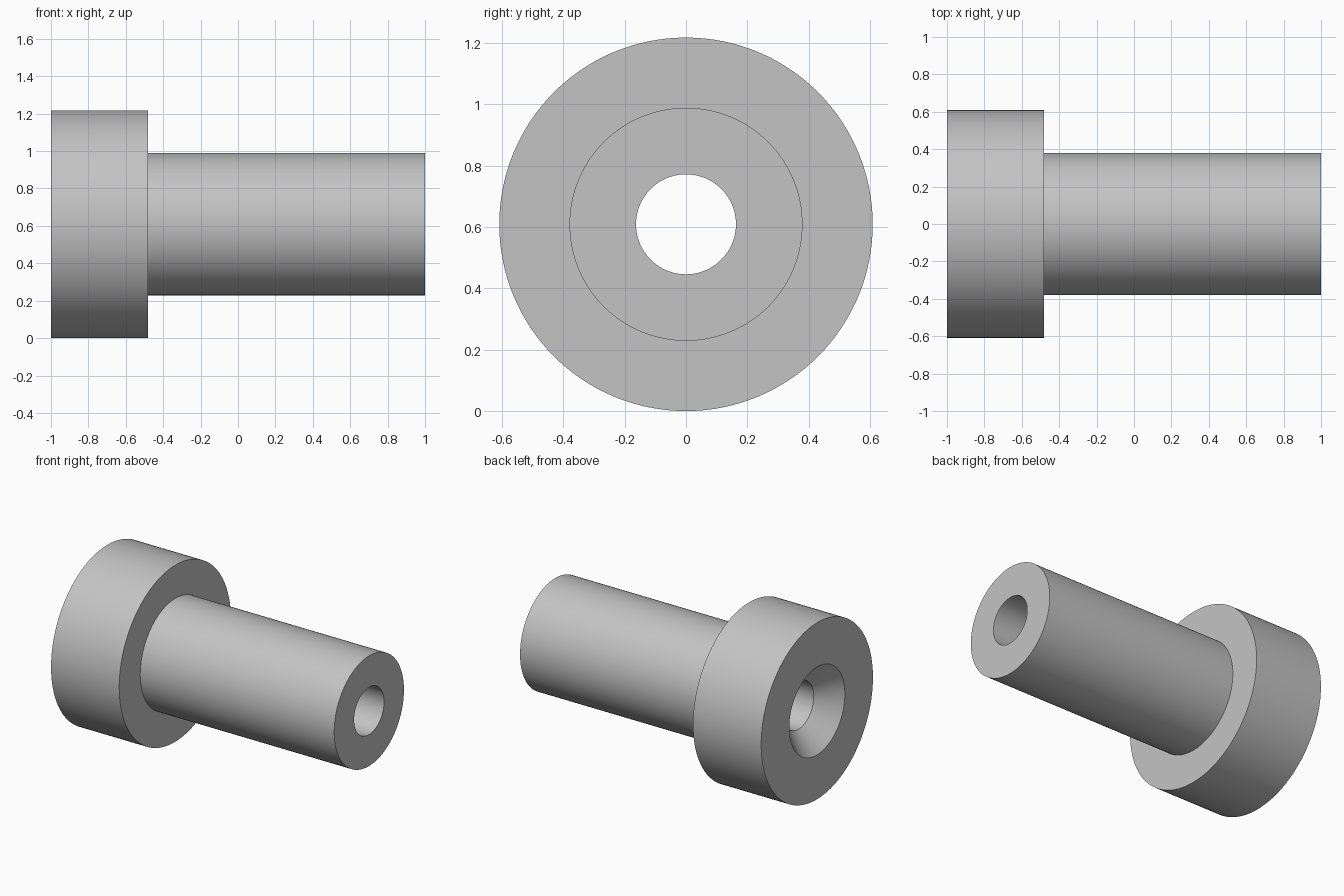
import bpy
import bmesh
from math import pi, cos, sin, radians

cube = bpy.data.objects.get("Cube")
if cube:
    bpy.data.objects.remove(cube, do_unlink=True)

SEGMENTS = 128
FLANGE_R, SHAFT_R, BORE_R, SINK_R = 0.609, 0.38, 0.163, 0.303
BACK, STEP, TIP = -1.0, -0.48, 1.0

# Single grey metal
grey = bpy.data.materials.new("grey_metal")
grey.use_nodes = True
colour = (0.55, 0.55, 0.55, 1)
grey.diffuse_color = colour
grey.node_tree.nodes["Principled BSDF"].inputs["Base Color"].default_value = colour


def lathe_x(name, profile, material):
    """Turn a closed (x, radius) profile around the x axis."""
    bm = bmesh.new()
    rings = []
    for x, r in profile:
        angles = [2 * pi * i / SEGMENTS for i in range(SEGMENTS)]
        rings.append([bm.verts.new((x, r * cos(a), r * sin(a))) for a in angles])
    for ring, following in zip(rings, rings[1:] + rings[:1]):
        for i in range(SEGMENTS):
            j = (i + 1) % SEGMENTS
            bm.faces.new((ring[i], ring[j], following[j], following[i]))
    bmesh.ops.recalc_face_normals(bm, faces=bm.faces)
    mesh = bpy.data.meshes.new(name)
    bm.to_mesh(mesh)
    bm.free()
    mesh.materials.append(material)
    obj = bpy.data.objects.new(name, mesh)
    bpy.context.collection.objects.link(obj)
    return obj


# Flanged bushing: flange, shaft, through bore and 45 degree countersink
bushing = lathe_x("flanged_bushing", [
    (BACK, SINK_R),
    (BACK, FLANGE_R),
    (STEP, FLANGE_R),
    (STEP, SHAFT_R),
    (TIP, SHAFT_R),
    (TIP, BORE_R),
    (BACK + SINK_R - BORE_R, BORE_R),
], grey)
bushing.location.z = FLANGE_R

# Smooth round walls, keep the rims sharp
bpy.ops.object.select_all(action='DESELECT')
bushing.select_set(True)
bpy.context.view_layer.objects.active = bushing
bpy.ops.object.shade_smooth_by_angle(angle=radians(30))
